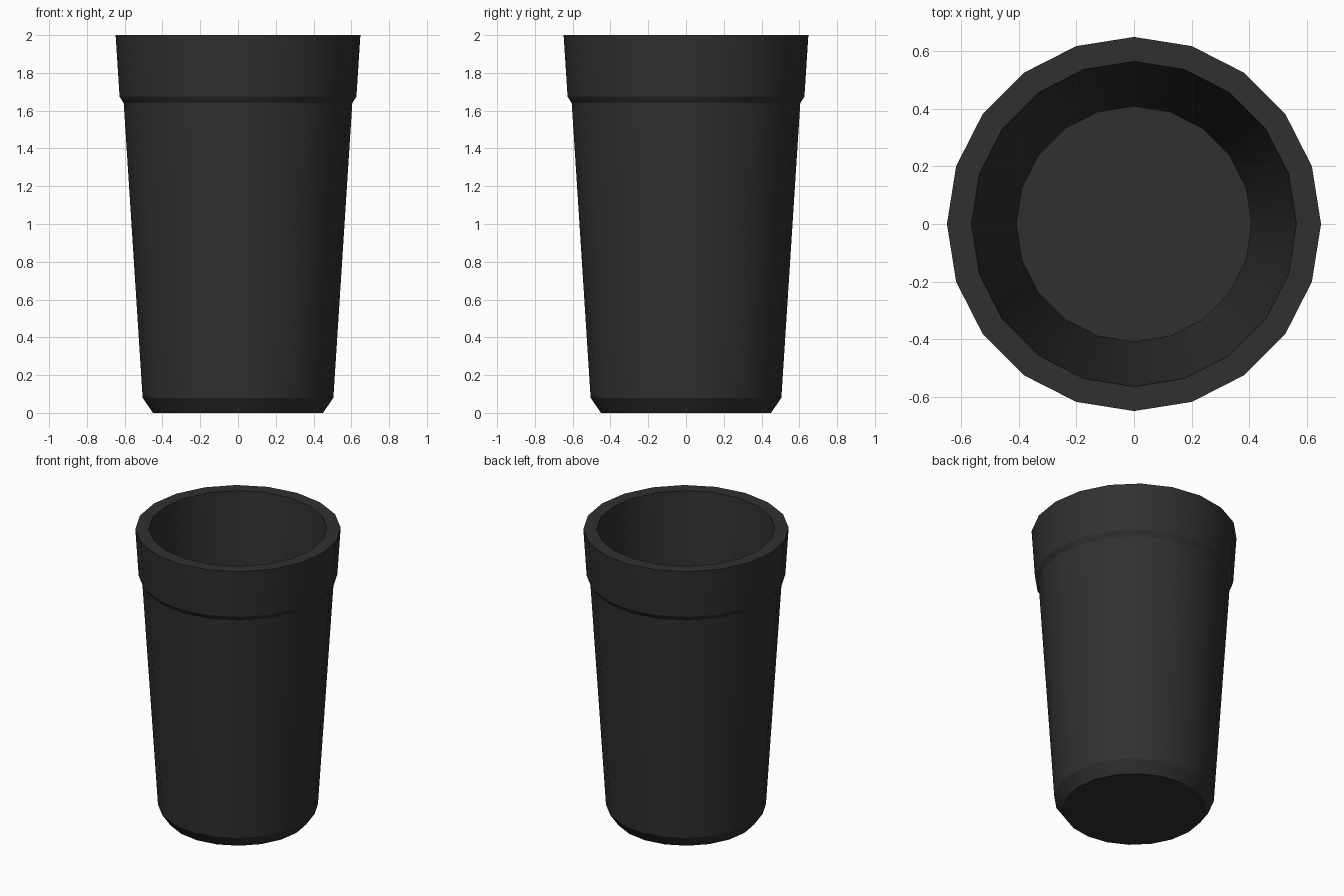
import bpy, bmesh, math

if "Cube" in bpy.data.objects:
    bpy.data.objects.remove(bpy.data.objects["Cube"])

SIDES = 20

# Charcoal plastic
charcoal = bpy.data.materials.new("charcoal")
charcoal.diffuse_color = (0.03, 0.03, 0.03, 1)
charcoal.use_nodes = True
charcoal.node_tree.nodes["Principled BSDF"].inputs["Base Color"].default_value = charcoal.diffuse_color

# Profile (radius, height): base, chamfer, wall, raised collar, rim, inside wall, floor
PROFILE = [(0.45, 0.0), (0.505, 0.08), (0.605, 1.64), (0.627, 1.675),
           (0.648, 2.0), (0.563, 2.0), (0.408, 0.08)]


def lathe(name, profile, material):
    """Revolve a profile about z and cap both ends."""
    bm = bmesh.new()
    rings = []
    for r, z in profile:
        rings.append([bm.verts.new((r * math.cos(a), r * math.sin(a), z))
                      for a in (2 * math.pi * i / SIDES for i in range(SIDES))])
    for lower, upper in zip(rings, rings[1:]):
        for i in range(SIDES):
            j = (i + 1) % SIDES
            bm.faces.new((lower[i], lower[j], upper[j], upper[i]))
    bm.faces.new(rings[0][::-1])
    bm.faces.new(rings[-1])
    bmesh.ops.recalc_face_normals(bm, faces=bm.faces)
    mesh = bpy.data.meshes.new(name)
    bm.to_mesh(mesh)
    bm.free()
    mesh.materials.append(material)
    obj = bpy.data.objects.new(name, mesh)
    bpy.context.collection.objects.link(obj)
    return obj


# Tumbler with smooth sides and crisp rims
cup = lathe("tumbler", PROFILE, charcoal)
bpy.context.view_layer.objects.active = cup
cup.select_set(True)
bpy.ops.object.shade_smooth_by_angle(angle=math.radians(25))
